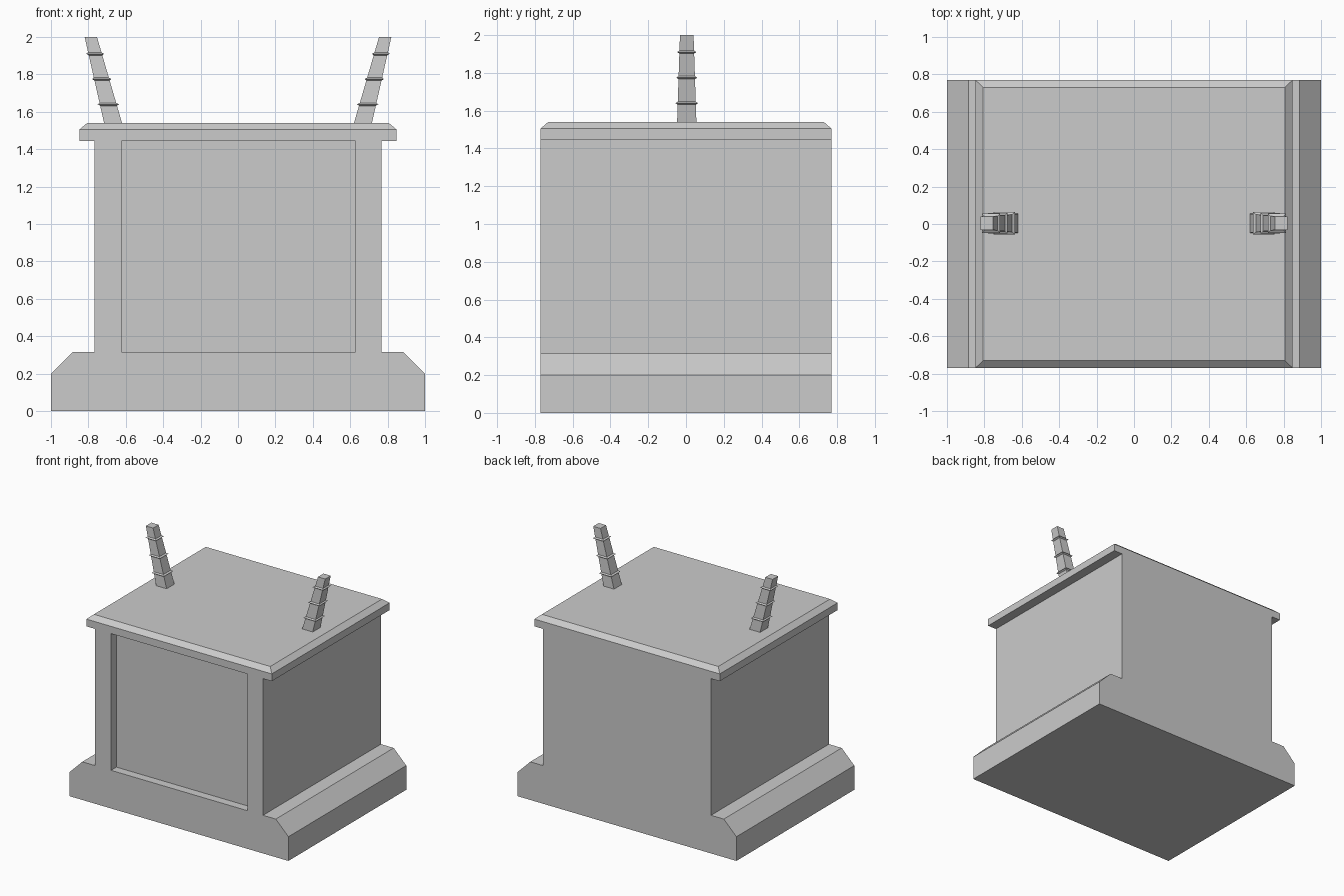
import bpy, bmesh
from mathutils import Vector

if "Cube" in bpy.data.objects:
    bpy.data.objects.remove(bpy.data.objects["Cube"])

D = 0.77  # half depth


def make_object(name, bm):
    bmesh.ops.recalc_face_normals(bm, faces=bm.faces[:])
    me = bpy.data.meshes.new(name)
    bm.to_mesh(me)
    bm.free()
    ob = bpy.data.objects.new(name, me)
    bpy.context.collection.objects.link(ob)
    return ob


# Pedestal: mirrored front profile extruded through the depth
half = [(1, 0), (1, 0.2), (0.885, 0.315), (0.768, 0.315),
        (0.768, 1.445), (0.848, 1.445), (0.848, 1.505)]
profile = half + [(-x, z) for x, z in reversed(half)]
bm = bmesh.new()
front = bm.faces.new([bm.verts.new((x, -D, z)) for x, z in profile])
ext = bmesh.ops.extrude_face_region(bm, geom=[front], use_keep_orig=True)
bmesh.ops.translate(bm, vec=(0, 2 * D, 0),
                    verts=[g for g in ext["geom"] if isinstance(g, bmesh.types.BMVert)])

# Bevelled top slab edge: raise the top face and pull it inwards
top = max(bm.faces, key=lambda f: min(v.co.z for v in f.verts))
new_top = bmesh.ops.extrude_discrete_faces(bm, faces=[top])["faces"][0]
for v in new_top.verts:
    v.co += Vector((-0.042 if v.co.x > 0 else 0.042,
                    -0.04 if v.co.y > 0 else 0.04, 0.035))
pedestal = make_object("pedestal", bm)

# Recessed front panel
bpy.ops.mesh.primitive_cube_add(size=1, location=(0.003, -D, 0.88))
cutter = bpy.context.object
cutter.name = "panel_cutter"
cutter.scale = (1.25, 0.14, 1.13)
mod = pedestal.modifiers.new("front_panel", "BOOLEAN")
mod.operation = "DIFFERENCE"
mod.solver = "EXACT"
mod.object = cutter
bpy.context.view_layer.objects.active = pedestal
bpy.ops.object.modifier_apply(modifier=mod.name)
bpy.data.objects.remove(cutter, do_unlink=True)


# Leaning tapered posts with thin raised ridges
def post(name, side):
    levels = [(1.53, 0)]
    for z in (1.64, 1.775, 1.91):
        levels += [(z - 0.008, 0), (z, 0.012), (z + 0.008, 0)]
    levels.append((2.0, 0))
    bm = bmesh.new()
    rings = []
    for z, bulge in levels:
        t = (z - 1.54) / 0.46
        cx = side * (0.668 + 0.119 * t)
        hx = 0.048 - 0.015 * t + bulge
        hy = 0.051 - 0.015 * t + bulge
        rings.append([bm.verts.new((cx + a * hx, 0.004 + b * hy, z))
                      for a, b in ((-1, -1), (1, -1), (1, 1), (-1, 1))])
    for lo, hi in zip(rings, rings[1:]):
        for i in range(4):
            j = (i + 1) % 4
            bm.faces.new((lo[i], lo[j], hi[j], hi[i]))
    bm.faces.new(rings[0])
    bm.faces.new(rings[-1])
    return make_object(name, bm)


post("left_post", -1)
post("right_post", 1)
